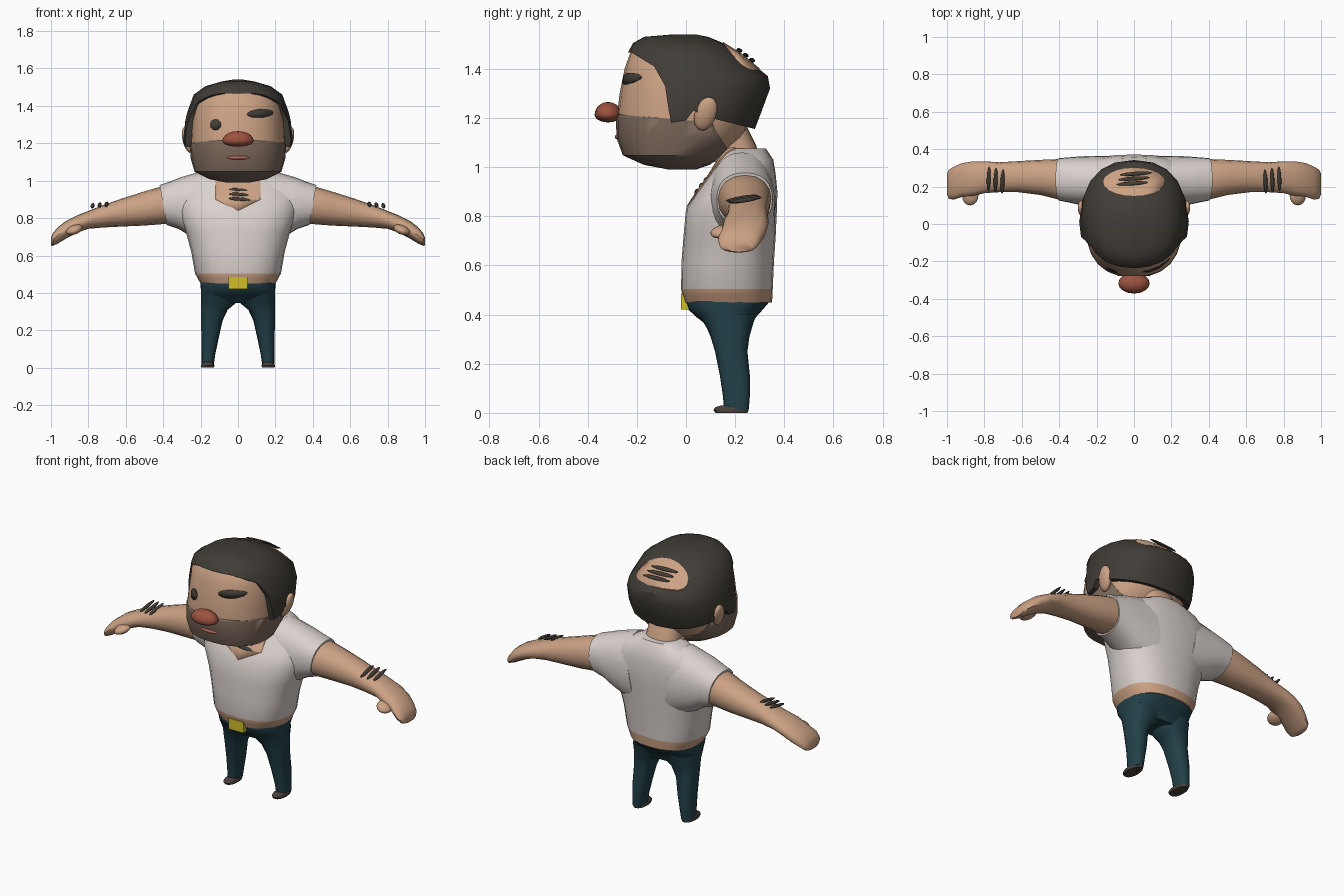
import bpy, bmesh, math
from mathutils import Vector, Matrix

if "Cube" in bpy.data.objects:
    bpy.data.objects.remove(bpy.data.objects["Cube"])


def colour(name, r, g, b):
    m = bpy.data.materials.new(name)
    m.diffuse_color = (r, g, b, 1)
    m.use_nodes = True
    m.node_tree.nodes["Principled BSDF"].inputs["Base Color"].default_value = m.diffuse_color
    return m


SKIN = colour("skin", .60, .36, .23)
SHIRT = colour("shirt_white", .70, .64, .61)
DARK = colour("dark_hair", .052, .045, .037)
BEARD = colour("stubble", .20, .14, .105)
PANTS = colour("dark_teal", .016, .052, .066)
RED = colour("nose_red", .33, .085, .05)
LIP = colour("lip_red", .42, .13, .085)
YELLOW = colour("buckle_yellow", .62, .52, .02)
SHOE = colour("shoe_brown", .065, .05, .042)


def activate(ob):
    bpy.ops.object.select_all(action='DESELECT')
    ob.select_set(True)
    bpy.context.view_layer.objects.active = ob


def finish(name, bm, mats, angle=40):
    bmesh.ops.recalc_face_normals(bm, faces=bm.faces[:])
    me = bpy.data.meshes.new(name)
    bm.to_mesh(me)
    bm.free()
    for m in mats:
        me.materials.append(m)
    ob = bpy.data.objects.new(name, me)
    bpy.context.collection.objects.link(ob)
    activate(ob)
    bpy.ops.object.shade_smooth_by_angle(angle=math.radians(angle))
    return ob


def apply_mod(ob, kind, **props):
    mod = ob.modifiers.new(kind, kind)
    for k, v in props.items():
        setattr(mod, k, v)
    activate(ob)
    bpy.ops.object.modifier_apply(modifier=mod.name)


def mirror(ob):
    apply_mod(ob, 'MIRROR', use_mirror_merge=False)
    return ob


def loft(name, rings, mats, axis='Z', n=24, p=2.3, shear=0, low=None):
    """Rings are (t, a0, a1, b0, b1): a,b = x,y along Z or y,z along X."""
    bm = bmesh.new()
    loops = []
    for t, a0, a1, b0, b1 in rings:
        loop = []
        for i in range(n):
            c, s = math.cos(math.tau * i / n), math.sin(math.tau * i / n)
            a = (a0 + a1) / 2 + (a1 - a0) / 2 * math.copysign(abs(c) ** (2 / p), c)
            b = (b0 + b1) / 2 + (b1 - b0) / 2 * math.copysign(abs(s) ** (2 / p), s)
            co = (a, b, t) if axis == 'Z' else (t + shear * (b - .87), a, b)
            loop.append(bm.verts.new(co))
        loops.append(loop)
    for lo, hi in zip(loops, loops[1:]):
        for i in range(n):
            j = (i + 1) % n
            bm.faces.new((lo[i], lo[j], hi[j], hi[i]))
    bm.faces.new(loops[0])
    bm.faces.new(loops[-1])
    if low is not None:  # second colour below a height
        for f in bm.faces:
            f.material_index = int(f.calc_center_median().z < low)
    return finish(name, bm, mats)


def ball(name, loc, size, mat, rot=(0, 0, 0), u=16, v=10, flat=1):
    bm = bmesh.new()
    bmesh.ops.create_uvsphere(bm, u_segments=u, v_segments=v, radius=1)
    for w in bm.verts:
        if w.co.z < 0:
            w.co.z *= flat
        w.co = Vector([a * b for a, b in zip(w.co, size)])
        for ang, ax in zip(rot, 'XYZ'):
            w.co = Matrix.Rotation(math.radians(ang), 3, ax) @ w.co
        w.co += Vector(loc)
    return finish(name, bm, [mat])


def prism(outline, axis, lo, hi):
    place = {'X': lambda a, b, t: (t, a, b), 'Y': lambda a, b, t: (a, t, b),
             'Z': lambda a, b, t: (a, b, t)}[axis]
    bm = bmesh.new()
    ends = [[bm.verts.new(place(a, b, t)) for a, b in outline] for t in (lo, hi)]
    for e in ends:
        bm.faces.new(e)
    for i in range(len(outline)):
        j = (i + 1) % len(outline)
        bm.faces.new((ends[0][i], ends[0][j], ends[1][j], ends[1][i]))
    return finish("cutter", bm, [])


def cut(ob, op, outline, axis, lo, hi):
    c = prism(outline, axis, lo, hi)
    apply_mod(ob, 'BOOLEAN', operation=op, object=c, solver='EXACT')
    bpy.data.objects.remove(c)


def patch(name, src, mat, outline, axis, lo, hi, off=.004):
    """Thin painted area that follows the surface of another part."""
    ob = src.copy()
    ob.data = src.data.copy()
    ob.name = name
    bpy.context.collection.objects.link(ob)
    normals = [v.normal.copy() for v in ob.data.vertices]
    for v, nrm in zip(ob.data.vertices, normals):
        v.co += nrm * off
    cut(ob, 'INTERSECT', outline, axis, lo, hi)
    ob.data.materials.clear()
    ob.data.materials.append(mat)
    for f in ob.data.polygons:
        f.material_index = 0


def oval(cx, cy, rx, ry, n=20, tilt=0):
    pts = [(rx * math.cos(math.tau * i / n), ry * math.sin(math.tau * i / n)) for i in range(n)]
    return [(cx + a, cy + b + a * tilt) for a, b in pts]


def sym(rows):  # (z, half width, y0, y1) to rings
    return [(z, -h, h, y0, y1) for z, h, y0, y1 in rows]


# Torso with a bare strip at the waist, and the open neckline
torso = loft("shirt_body", sym([
    (.45, .2, -.005, .35), (.48, .217, -.015, .352), (.505, .23, -.02, .353),
    (.62, .25, -.018, .358), (.72, .277, -.01, .365), (.83, .32, 0, .37),
    (.9, .33, .045, .372), (.97, .30, .095, .365), (1.03, .21, .13, .355),
    (1.075, .12, .15, .325)]), [SHIRT, SKIN], low=.505, p=2.4)
patch("neckline_skin", torso, SKIN,
      [(-.12, 1.1), (-.12, .9), (0, .84), (.12, .9), (.12, 1.1)], 'Y', -.3, .2)
loft("neck", sym([(1.02, .11, .11, .305), (1.09, .10, .11, .285), (1.18, .1, .08, .24)]), [SKIN])

# Sleeves and arms
mirror(loft("sleeve", [(.13, .09, .365, .62, 1.06), (.28, .10, .362, .70, 1.018),
                       (.34, .113, .357, .742, .996), (.4, .125, .352, .763, .977)],
            [SHIRT], 'X', shear=.18))
mirror(loft("arm", [
    (.30, .14, .345, .78, .97), (.40, .13, .347, .768, .972), (.50, .155, .343, .76, .943),
    (.62, .17, .336, .755, .905), (.72, .17, .33, .75, .87), (.80, .165, .335, .743, .838),
    (.86, .15, .335, .722, .815), (.92, .145, .325, .69, .785), (.965, .13, .305, .663, .75),
    (.99, .135, .29, .652, .72), (1.0, .16, .27, .655, .695)], [SKIN], 'X', n=16, p=2.2))
mirror(ball("thumb", (.875, .15, .738), (.045, .052, .024), SKIN, (15, 15, 20)))

# Trousers, shoes and buckle
loft("hips", sym([(.475, .2, 0, .345), (.45, .2, .0, .338), (.42, .199, .01, .312),
                  (.39, .198, .042, .285), (.365, .197, .075, .272),
                  (.345, .18, .095, .262)]), [PANTS], p=2.6)
mirror(loft("leg", [(.40, .0, .199, .05, .285), (.345, .012, .198, .085, .268),
                    (.31, .055, .198, .10, .258), (.25, .083, .197, .118, .25),
                    (.15, .105, .196, .138, .26), (.07, .122, .195, .15, .26),
                    (.012, .13, .195, .155, .255)], [PANTS], n=16, p=2.5))
mirror(loft("shoe", [(0, .128, .196, .12, .25), (.012, .126, .198, .112, .255),
                     (.022, .13, .194, .118, .25), (.03, .138, .188, .14, .24)], [SHOE], n=16))
bm = bmesh.new()
bmesh.ops.create_cube(bm, size=1, matrix=Matrix.Translation((0, 0, .4525)) @ Matrix.Diagonal((.1, .04, .065, 1)))
finish("buckle", bm, [YELLOW])

# Head with stubble on the jaw
head = loft("head", sym([
    (.993, .06, -.07, .04), (1.012, .155, -.17, .095), (1.05, .23, -.255, .15),
    (1.12, .25, -.28, .23), (1.2, .255, -.282, .27), (1.3, .25, -.27, .29),
    (1.4, .24, -.25, .26), (1.47, .2, -.225, .17), (1.5, .14, -.19, .1)]), [SKIN], p=2.4)
patch("stubble", head, BEARD,
      [(-.5, 1.215), (-.28, 1.215), (0, 1.19), (.1, 1.19), (.17, 1.07), (.2, .9), (-.5, .9)],
      'X', -.5, .5, .003)

# Hair, trimmed along the hairline, with a bald spot
hair = loft("hair", sym([
    (1.1, .27, -.28, .25), (1.15, .28, -.28, .278), (1.22, .293, -.28, .305), (1.32, .282, -.275, .342),
    (1.37, .27, -.265, .333), (1.46, .237, -.24, .222), (1.505, .175, -.215, .15),
    (1.53, .09, -.17, .09), (1.54, .03, -.05, .04)]), [DARK], n=20)
cut(hair, 'DIFFERENCE', [
    (-.5, 1.475), (-.22, 1.465), (-.13, 1.41), (-.085, 1.33), (-.07, 1.23), (-.06, 1.18),
    (0, 1.19), (.03, 1.23), (.1, 1.2), (.28, 1.155), (.5, 1.1), (.5, .8), (-.5, .8)],
    'X', -.5, .5)
activate(hair)
bpy.ops.object.shade_smooth_by_angle(angle=math.radians(40))
patch("bald_spot", hair, SKIN, oval(0, .225, .165, .075), 'Z', 1.25, 1.7)

# Face
patch("round_eye", head, DARK, oval(-.12, 1.30, .03, .03), 'Y', -.5, 0)
patch("narrow_eye", head, DARK, oval(.12, 1.36, .071, .023, tilt=.07), 'Y', -.5, 0)
ball("nose", (0, -.317, 1.213), (.084, .055, .052), RED, flat=.6)
ball("nose_bridge", (0, -.27, 1.213), (.05, .04, .026), RED)
ball("mouth", (0, -.276, 1.122), (.06, .014, .013), LIP, flat=.7)
mirror(ball("ear", (.272, .08, 1.217), (.024, .044, .072), SKIN, (-18, 14, 0)))

# Loose hair strands on scalp, chest and forearms
for i in range(3):
    s = i - 1
    ball("scalp_strand", (.01 * s, .243 + .026 * s, 1.455 - .02 * s), (.088, .012, .008),
         DARK, (-35, 0, 4), 10, 6)
    ball("chest_strand", (.01, .062 + .019 * s, .925 + .024 * s), (.062, .008, .011),
         DARK, (-35, 5, 0), 10, 6)
    mirror(ball("forearm_strand", (.74 + .037 * s, .235 + .008 * s, .87 - .004 * s),
                (.011, .068, .009), DARK, (10, 10, 4), 10, 6))
